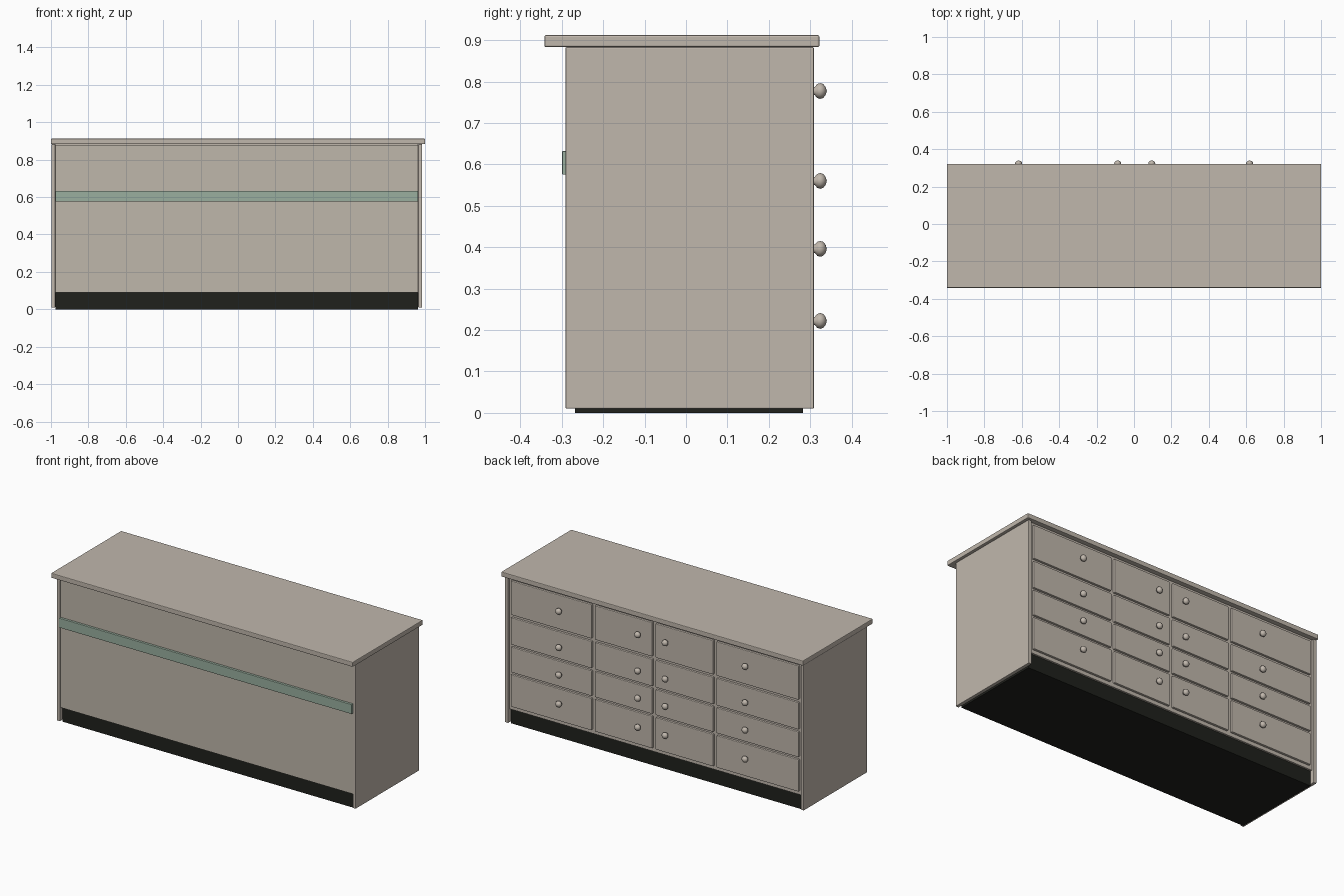
import bpy, bmesh, math
from mathutils import Matrix

if "Cube" in bpy.data.objects:
    bpy.data.objects.remove(bpy.data.objects["Cube"])


def material(name, rgb):
    m = bpy.data.materials.new(name)
    m.diffuse_color = (*rgb, 1)
    m.use_nodes = True
    m.node_tree.nodes["Principled BSDF"].inputs["Base Color"].default_value = m.diffuse_color
    return m


BEIGE = material("warm beige", (0.53, 0.475, 0.415))
CREAM = material("panel beige", (0.52, 0.475, 0.405))
GREEN = material("sage green", (0.32, 0.43, 0.345))
BLACK = material("plinth black", (0.014, 0.015, 0.012))


def finish(name, bm, mat, bevel=0.0):
    me = bpy.data.meshes.new(name)
    bm.to_mesh(me)
    bm.free()
    me.materials.append(mat)
    ob = bpy.data.objects.new(name, me)
    bpy.context.collection.objects.link(ob)
    if bevel:
        b = ob.modifiers.new("rounded edges", 'BEVEL')
        b.width = bevel
        b.segments = 2
    return ob


def box(name, x, y, z, mat, bevel=0.0):
    bm = bmesh.new()
    bmesh.ops.create_cube(bm, size=1)
    for v in bm.verts:
        for i, (a, b) in enumerate((x, y, z)):
            v.co[i] = a if v.co[i] < 0 else b
    return finish(name, bm, mat, bevel)


def knob(name, x, z):
    # turned profile: (distance along y, radius)
    profile = [(0.300, 0.010), (0.311, 0.010), (0.317, 0.017), (0.324, 0.019),
               (0.331, 0.017), (0.337, 0.010), (0.340, 0.0)]
    bm = bmesh.new()
    vs = [bm.verts.new((x + r, y, z)) for y, r in profile]
    es = [bm.edges.new(p) for p in zip(vs, vs[1:])]
    bmesh.ops.spin(bm, geom=vs + es, cent=(x, 0, z), axis=(0, 1, 0),
                   angle=2 * math.pi, steps=12)
    bmesh.ops.remove_doubles(bm, verts=bm.verts, dist=1e-4)
    bmesh.ops.recalc_face_normals(bm, faces=bm.faces)
    for f in bm.faces:
        f.smooth = True
    return finish(name, bm, BEIGE)


X0, X1 = -0.977, 0.963      # inner faces of the side panels

# worktop, sides and plinth
box("worktop", (-1, 1), (-0.342, 0.322), (0.883, 0.912), BEIGE, 0.004)
box("side_panel_left", (-0.997, X0), (-0.291, 0.309), (0.01, 0.883), BEIGE, 0.003)
box("side_panel_right", (X1, 0.984), (-0.291, 0.309), (0.01, 0.883), BEIGE, 0.003)
box("plinth", (X0, X1), (-0.268, 0.283), (0, 0.092), BLACK)

# carcass with customer-side panel and stripe
box("carcass", (X0, X1), (-0.27, 0.294), (0.09, 0.884), BEIGE)
box("front_panel", (X0, X1), (-0.285, -0.268), (0.09, 0.879), CREAM, 0.002)
box("front_stripe", (X0, X1), (-0.299, -0.280), (0.575, 0.632), GREEN, 0.002)

# drawer fronts and knobs on the back
columns = [(-0.960, -0.416, -0.617), (-0.394, -0.012, -0.087),
           (0.010, 0.390, 0.095), (0.412, 0.947, 0.618)]
rows = [(0.112, 0.304, 0.222), (0.318, 0.470, 0.396),
        (0.484, 0.646, 0.560), (0.662, 0.866, 0.777)]
for c, (xa, xb, kx) in enumerate(columns):
    for r, (za, zb, kz) in enumerate(rows):
        box(f"drawer_front_{c}_{r}", (xa, xb), (0.285, 0.307), (za, zb), BEIGE, 0.004)
        knob(f"drawer_knob_{c}_{r}", kx, kz)
